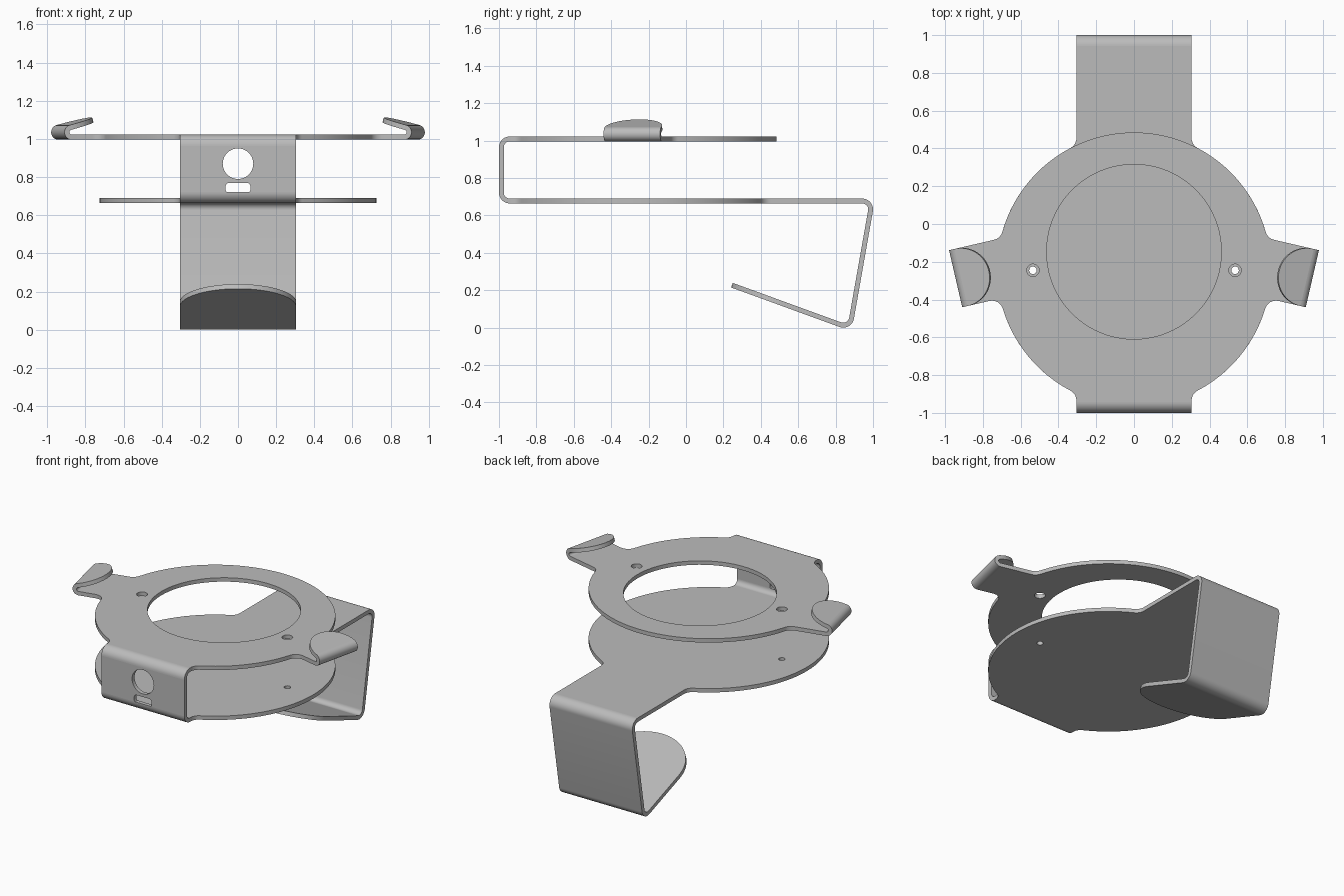
import bpy, bmesh
from math import radians, degrees, cos, sin, atan2, sqrt, pi
from mathutils import Matrix, Vector

if "Cube" in bpy.data.objects:
    bpy.data.objects.remove(bpy.data.objects["Cube"])

T = 0.026                  # sheet thickness
R, CY = 0.725, -0.24       # plate disc radius and centre
W = 0.305                  # half width of the folded strip
TOP, LOW = 1.009, 0.677    # mid heights of the two plates
BEND = 0.045               # fold radius
FOLD_Y = 0.942             # fold centre distance from the origin

metal = bpy.data.materials.new("grey_metal")
metal.use_nodes = True
grey = (0.5, 0.5, 0.5, 1)
metal.diffuse_color = grey
metal.node_tree.nodes["Principled BSDF"].inputs["Base Color"].default_value = grey


def arc(cx, cy, rx, a0, a1, n=12, ry=None):
    ry = rx if ry is None else ry
    angles = [radians(a0 + (a1 - a0) * i / n) for i in range(n + 1)]
    return [(cx + rx * cos(a), cy + ry * sin(a)) for a in angles]


def circle(cx, cy, r, n=32):
    return arc(cx, cy, r, 0, 360, n)[:-1]


def frame(origin, xdir, ydir):
    x, y = Vector(xdir).normalized(), Vector(ydir).normalized()
    m = Matrix((x, y, x.cross(y))).transposed().to_4x4()
    m.translation = origin
    return m


def solid(name, loops, matrix, depth=T):
    """Fill an outline (with holes) and thicken it evenly about its plane."""
    bm = bmesh.new()
    for loop in loops:
        vs = [bm.verts.new((x, y, -depth / 2)) for x, y in loop]
        for a, b in zip(vs, vs[1:] + vs[:1]):
            bm.edges.new((a, b))
    bmesh.ops.triangle_fill(bm, edges=bm.edges[:], use_beauty=True, normal=(0, 0, 1))
    grown = bmesh.ops.extrude_face_region(bm, geom=bm.faces[:])["geom"]
    top = [g for g in grown if isinstance(g, bmesh.types.BMVert)]
    bmesh.ops.translate(bm, verts=top, vec=(0, 0, depth))
    bmesh.ops.transform(bm, matrix=matrix, verts=bm.verts[:])
    bmesh.ops.recalc_face_normals(bm, faces=bm.faces[:])
    mesh = bpy.data.meshes.new(name)
    bm.to_mesh(mesh)
    bm.free()
    mesh.materials.append(metal)
    obj = bpy.data.objects.new(name, mesh)
    bpy.context.collection.objects.link(obj)
    bpy.ops.object.select_all(action="DESELECT")
    obj.select_set(True)
    bpy.context.view_layer.objects.active = obj
    bpy.ops.object.shade_smooth_by_angle(angle=radians(30))
    return obj


def ribbon(arcs):
    """Side profile of a folded strip; each arc is (cx, cz, radius, start, end)."""
    outer, inner = [], []
    for cx, cz, r, a0, a1 in arcs:
        outer += arc(cx, cz, r + T / 2, a0, a1)
        inner += arc(cx, cz, r - T / 2, a0, a1)
    return outer + inner[::-1]


def tongue(half, straight, bulge):
    """Flat flap with a rounded end, growing along +y."""
    return [(-half, 0), (half, 0)] + arc(0, straight, half, 0, 180, 40, bulge)


def tab(angle, low, high, reach, r):
    """Tab leaving the disc, with a fillet at each root."""
    a = radians(angle)
    pts = []
    cv = low - r
    cu = sqrt((R + r) ** 2 - cv ** 2)
    pts += arc(cu, cv, r, degrees(atan2(-cv, -cu)) % 360, 90, 8)
    pts += [(reach, low), (reach, high)]
    cv = high + r
    cu = sqrt((R + r) ** 2 - cv ** 2)
    pts += arc(cu, cv, r, -90, degrees(atan2(-cv, -cu)), 8)
    return [(u * cos(a) - v * sin(a), CY + u * sin(a) + v * cos(a)) for u, v in pts]


def disc_outline(tabs):
    """Disc edge joined to its tabs, listed anticlockwise."""
    pts = []
    for i, t in enumerate(tabs):
        nxt = tabs[(i + 1) % len(tabs)]
        a0 = atan2(t[-1][1] - CY, t[-1][0])
        a1 = atan2(nxt[0][1] - CY, nxt[0][0])
        span = (a1 - a0) % (2 * pi)
        n = max(2, int(span * 16))
        pts += t + arc(0, CY, R, degrees(a0), degrees(a0 + span), n)[1:-1]
    return pts


def flat(z):
    return Matrix.Translation((0, 0, z))


side = frame((0, 0, 0), (0, 1, 0), (0, 0, 1))

# Upper ring with a front tab and two slanted arms
ARM, V0, V1, CURL, CURL_U = -13, 0.009, 0.319, 0.026, 0.8925
front_tab = tab(270, -W, W, FOLD_Y + CY, 0.06)
upper = disc_outline([tab(ARM, V0, V1, CURL_U, 0.06),
                      tab(180 - ARM, -V1, -V0, CURL_U, 0.06), front_tab])
upper_holes = [circle(s * 0.535, -0.245, 0.033, 20) for s in (-1, 1)]
solid("upper_ring", [upper, circle(0, -0.147, 0.4625, 80)] + upper_holes, flat(TOP))

# Lower plate with front and back tabs
lower = disc_outline([tab(90, -W, W, FOLD_Y - CY, 0.06), front_tab])
lower_holes = [circle(s * 0.535, -0.245, 0.02, 20) for s in (-1, 1)]
solid("lower_plate", [lower] + lower_holes, flat(LOW))

# Front wall with a round port and a slot, folded into both plates
z0, z1 = LOW + BEND, TOP - BEND
slot = []
for i, (sx, sz) in enumerate(((1, 1), (-1, 1), (-1, -1), (1, -1))):
    slot += arc(sx * 0.045, 0.743 + sz * 0.007, 0.02, i * 90, i * 90 + 90, 6)
solid("front_wall", [[(-W, z0), (W, z0), (W, z1), (-W, z1)],
                     circle(0, 0.87, 0.08, 40), slot],
      frame((0, -FOLD_Y - BEND, 0), (1, 0, 0), (0, 0, 1)))
solid("front_upper_fold", [ribbon([(-FOLD_Y, z1, BEND, 90, 180)])], side, 2 * W)
solid("front_lower_fold", [ribbon([(-FOLD_Y, z0, BEND, 180, 270)])], side, 2 * W)

# Back support leaning inwards, then folding up into the foot
foot_z = BEND + T / 2
foot_y = FOLD_Y - (LOW - BEND - foot_z) * sin(radians(10)) / cos(radians(10))
solid("back_support", [ribbon([(FOLD_Y, LOW - BEND, BEND, 90, -10),
                               (foot_y, foot_z, BEND, -10, -110)])], side, 2 * W)
a = radians(-110)
solid("foot_flap", [tongue(W, 0.34, 0.277)],
      frame((0, foot_y + BEND * cos(a), foot_z + BEND * sin(a)),
            (1, 0, 0), (0, sin(a), -cos(a))))

# Curled clips at the arm ends, mirrored
a, end = radians(ARM), radians(75)
u_dir, v_dir = Vector((cos(a), sin(a), 0)), Vector((-sin(a), cos(a), 0))
up = Vector((0, 0, 1))
base = Vector((0, CY, 0)) + v_dir * (V0 + V1) / 2
curl_z = TOP + CURL
tip = base + u_dir * (CURL_U + CURL * cos(end)) + up * (curl_z + CURL * sin(end))
half = (V1 - V0) / 2
for label, sx in (("left", 1), ("right", -1)):
    mirror = Matrix.Diagonal((sx, 1, 1, 1))
    solid(label + "_clip_curl", [ribbon([(CURL_U, curl_z, CURL, -90, 75)])],
          mirror @ frame(base, u_dir, up), 2 * half)
    solid(label + "_clip_flap", [tongue(half, 0.003, 0.154)],
          mirror @ frame(tip, v_dir, -u_dir * sin(end) + up * cos(end)))
